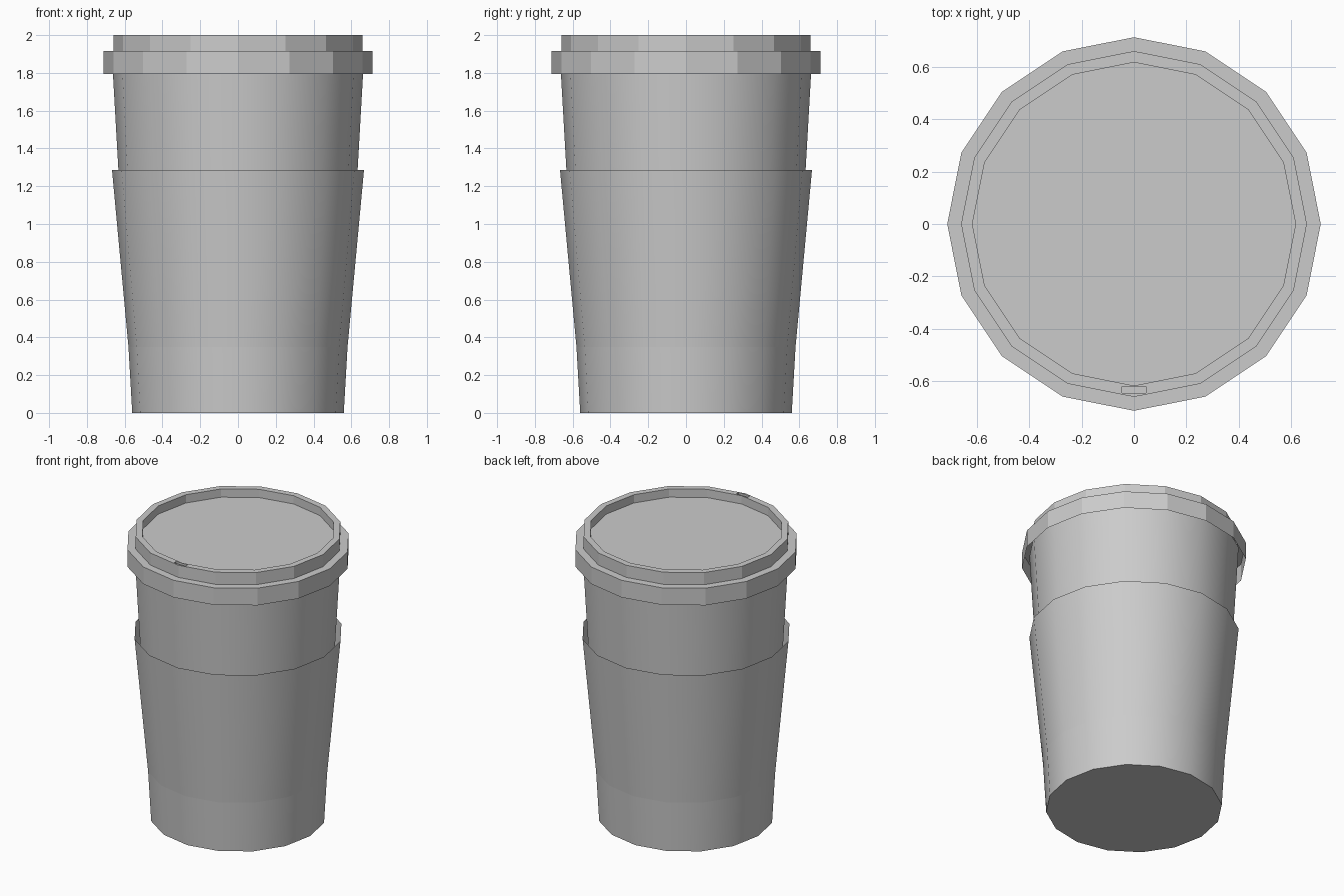
import bpy, bmesh, math
from mathutils import Vector

if "Cube" in bpy.data.objects:
    bpy.data.objects.remove(bpy.data.objects["Cube"])

SIDES = 16


def lathe(bm, profile, cap_start=False, cap_end=False):
    """Revolve (radius, z) points listed from the bottom up, faces outward."""
    rings = []
    for r, z in profile:
        rings.append([bm.verts.new((r * math.cos(2 * math.pi * i / SIDES),
                                    r * math.sin(2 * math.pi * i / SIDES), z))
                      for i in range(SIDES)])
    bands = []
    for a, b in zip(rings, rings[1:]):
        bands.append([bm.faces.new((a[i], a[(i + 1) % SIDES], b[(i + 1) % SIDES], b[i]))
                      for i in range(SIDES)])
    if cap_start:
        bm.faces.new(rings[0][::-1])
    if cap_end:
        bm.faces.new(rings[-1])
    return rings, bands


def finish(bm, name, smooth=False):
    me = bpy.data.meshes.new(name)
    bm.to_mesh(me)
    bm.free()
    ob = bpy.data.objects.new(name, me)
    bpy.context.collection.objects.link(ob)
    if smooth:
        bpy.ops.object.select_all(action='DESELECT')
        ob.select_set(True)
        bpy.context.view_layer.objects.active = ob
        bpy.ops.object.shade_smooth_by_angle(angle=math.radians(40))
    return ob


# Tapered cup with a flat base
bm = bmesh.new()
lathe(bm, [(0.56, 0), (0.58, 0.35), (0.667, 1.88)], cap_start=True)
finish(bm, "cup", smooth=True)

# Thin sleeve flaring away from the cup, open at the top
bm = bmesh.new()
lathe(bm, [(0.58, 0.35), (0.667, 1.285)])
finish(bm, "sleeve", smooth=True)

# Lid: overhanging skirt, raised ring and recessed top
bm = bmesh.new()
rings, bands = lathe(bm, [(0.713, 1.795), (0.713, 1.915), (0.66, 1.915), (0.66, 2.0),
                          (0.617, 2.0), (0.617, 1.942)], cap_end=True)

# Sip hole sunk into the front of the raised ring
outer, inner = rings[3], rings[4]
k = 3 * SIDES // 4
bmesh.ops.delete(bm, geom=[bands[3][k - 1], bands[3][k]], context='FACES_ONLY')
plan = [(0, -0.645), (0.045, -0.645), (0.045, -0.62),
        (0, -0.62), (-0.045, -0.62), (-0.045, -0.645)]
top = [bm.verts.new((x, y, 2.0)) for x, y in plan]
low = [bm.verts.new((x, y, 1.95)) for x, y in plan]
fm, fr, br, bk, bl, fl = top
bm.faces.new((outer[k - 1], outer[k], fm, fl, bl, bk, inner[k], inner[k - 1]))
bm.faces.new((outer[k], outer[k + 1], inner[k + 1], inner[k], bk, br, fr, fm))
for i in range(6):
    j = (i + 1) % 6
    bm.faces.new((top[i], top[j], low[j], low[i]))
bm.faces.new(low)
finish(bm, "lid")
